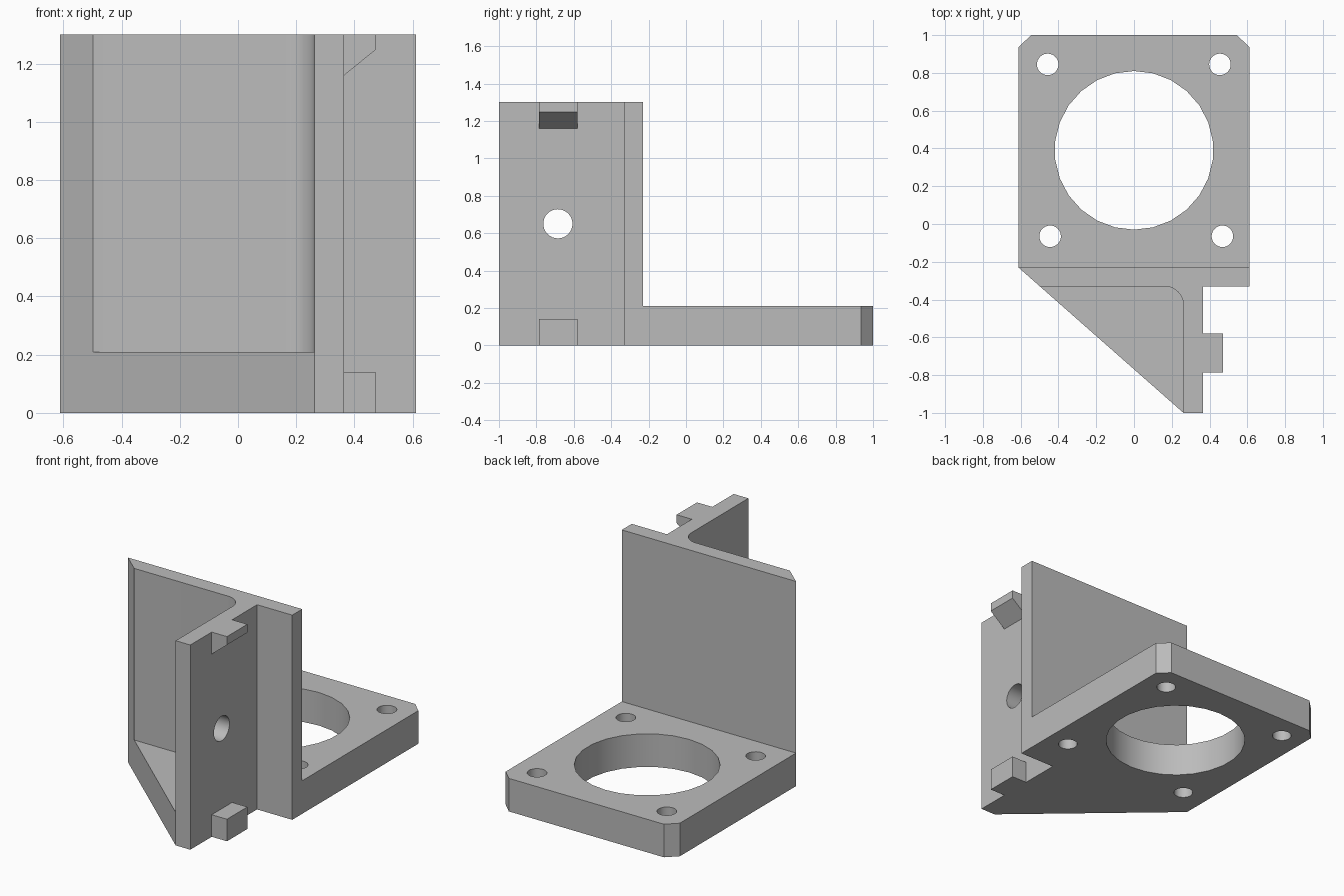
import bpy, bmesh
from math import cos, sin, pi, radians
from mathutils import Vector

if "Cube" in bpy.data.objects:
    bpy.data.objects.remove(bpy.data.objects["Cube"], do_unlink=True)

grey = bpy.data.materials.new("plain grey")
grey.use_nodes = True
COLOUR = (0.5, 0.5, 0.5, 1)
grey.diffuse_color = COLOUR
grey.node_tree.nodes["Principled BSDF"].inputs["Base Color"].default_value = COLOUR


def prism(name, outline, low, high, axis="z"):
    """Extrude a 2D outline along an axis (x: yz outline, y: xz outline, z: xy outline)."""
    place = {"x": lambda a, b, h: (h, a, b),
             "y": lambda a, b, h: (a, h, b),
             "z": lambda a, b, h: (a, b, h)}[axis]
    bm = bmesh.new()
    face = bm.faces.new([bm.verts.new(place(a, b, low)) for a, b in outline])
    new = bmesh.ops.extrude_face_region(bm, geom=[face])["geom"]
    shift = Vector(place(0, 0, high - low))
    bmesh.ops.translate(bm, vec=shift, verts=[v for v in new if isinstance(v, bmesh.types.BMVert)])
    bmesh.ops.recalc_face_normals(bm, faces=bm.faces)
    mesh = bpy.data.meshes.new(name)
    bm.to_mesh(mesh)
    bm.free()
    mesh.materials.append(grey)
    obj = bpy.data.objects.new(name, mesh)
    bpy.context.collection.objects.link(obj)
    return obj


def arc(cx, cy, r, start, sweep, steps):
    return [(cx + r * cos(start + sweep * i / steps), cy + r * sin(start + sweep * i / steps))
            for i in range(steps + 1)]


def circle(cx, cy, r, sides):
    return arc(cx, cy, r, pi / 2, 2 * pi, sides)[:-1]


# Main bracket: full plan outline, later cut down to plate, wall, fin and gusset shelf
W, FIN_IN, FIN_OUT = 0.612, 0.262, 0.365
PLATE, TOP, WALL_BACK, WALL_FRONT = 0.21, 1.3, -0.23, -0.33
bracket = prism("mounting_bracket", [
    (-W, WALL_BACK), (FIN_IN, -1), (FIN_OUT, -1), (FIN_OUT, WALL_FRONT), (W, WALL_FRONT),
    (W, 0.935), (0.545, 1), (-0.545, 1), (-W, 0.935)], 0, TOP)

# Space above the plate, and the filleted pocket in front of the wall
cutters = [
    prism("plate_space_cutter", [(-1, WALL_BACK), (1, WALL_BACK), (1, 1.5), (-1, 1.5)], PLATE, 1.5),
    prism("pocket_cutter", [(-1, -1.5), (FIN_IN, -1.5)]
          + arc(FIN_IN - 0.1, WALL_FRONT - 0.1, 0.1, 0, pi / 2, 10)
          + [(-1, WALL_FRONT)], PLATE, 1.5),
    prism("centre_bore_cutter", circle(0, 0.39, 0.42, 26), -0.1, 0.5),
    prism("fin_hole_cutter", circle(-0.685, 0.65, 0.078, 32), 0.2, 0.5, "x"),
]

# Four screw holes in the plate
for x, y in [(-0.457, 0.845), (0.455, 0.845), (-0.444, -0.065), (0.468, -0.065)]:
    cutters.append(prism("screw_hole_cutter", circle(x, y, 0.057, 32), -0.1, 0.5))

for cutter in cutters:
    cutter.hide_render = True
    cutter.hide_set(True)
    mod = bracket.modifiers.new(cutter.name, "BOOLEAN")
    mod.operation = "DIFFERENCE"
    mod.solver = "EXACT"
    mod.object = cutter

# Apply the cuts and drop the helpers
bpy.context.view_layer.update()
cut = bpy.data.meshes.new_from_object(bracket.evaluated_get(bpy.context.evaluated_depsgraph_get()))
bracket.modifiers.clear()
bracket.data = cut
for cutter in cutters:
    bpy.data.objects.remove(cutter, do_unlink=True)

# Locating tabs on the fin: square at the foot, sloped underside at the top
TAB = 0.472
prism("lower_tab", [(FIN_OUT, 0), (TAB, 0), (TAB, 0.14), (FIN_OUT, 0.14)], -0.785, -0.58, "y")
prism("upper_tab", [(FIN_OUT, 1.16), (TAB, 1.247), (TAB, TOP), (FIN_OUT, TOP)], -0.785, -0.58, "y")

# Smooth bores and fillet, sharp edges elsewhere
bpy.ops.object.select_all(action="DESELECT")
bracket.select_set(True)
bpy.context.view_layer.objects.active = bracket
bpy.ops.object.shade_smooth_by_angle(angle=radians(25))
